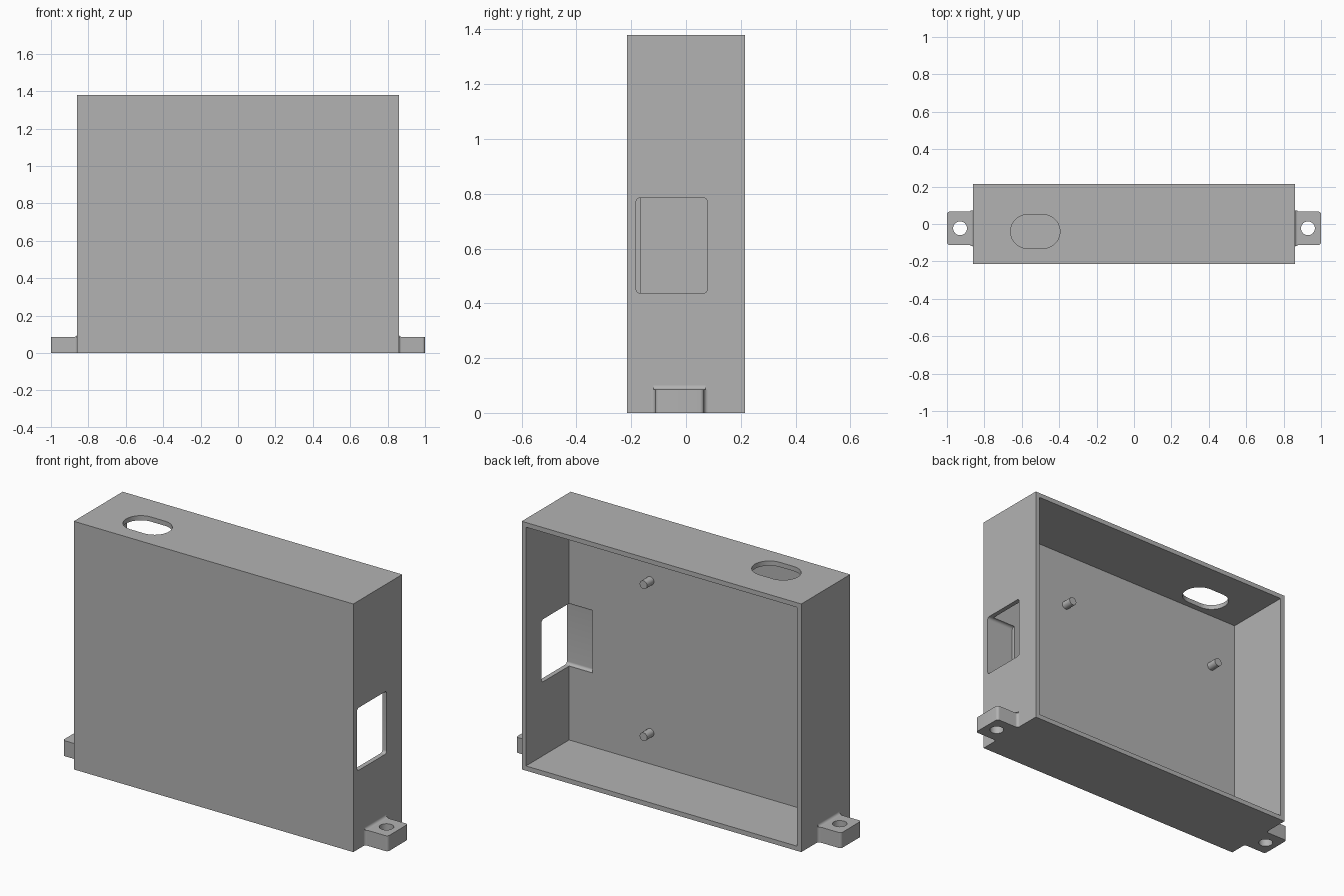
import bpy, bmesh
from math import sin, cos, pi
from mathutils import Vector

cube = bpy.data.objects.get("Cube")
if cube:
    bpy.data.objects.remove(cube, do_unlink=True)

grey = bpy.data.materials.new("plain_grey")
grey.use_nodes = True
grey.diffuse_color = (0.45, 0.45, 0.45, 1)
grey.node_tree.nodes["Principled BSDF"].inputs["Base Color"].default_value = grey.diffuse_color

# Box dimensions
W, D, H = 0.86, 0.215, 1.38
WALL, FLOOR_Y = 0.026, -0.164


def arc(cx, cy, r, start, end, steps=8):
    angles = [start + (end - start) * i / steps for i in range(steps + 1)]
    return [(cx + r * cos(a), cy + r * sin(a)) for a in angles]


def rounded_rect(x0, x1, y0, y1, r, steps=8):
    corners = [(x1 - r, y1 - r), (x0 + r, y1 - r), (x0 + r, y0 + r), (x1 - r, y0 + r)]
    return [p for i, (cx, cy) in enumerate(corners)
            for p in arc(cx, cy, r, i * pi / 2, (i + 1) * pi / 2, steps)]


def prism(name, outline, axis, low, high):
    """Extrude a 2D outline along an axis; the other two axes keep x, y, z order."""
    def place(p):
        q = list(p)
        q.insert("xyz".index(axis), low)
        return q
    bm = bmesh.new()
    face = bm.faces.new([bm.verts.new(place(p)) for p in outline])
    bmesh.ops.remove_doubles(bm, verts=bm.verts[:], dist=1e-5)
    face = bm.faces[:][0]
    new = bmesh.ops.extrude_face_region(bm, geom=[face])["geom"]
    shift = Vector([high - low if a == axis else 0 for a in "xyz"])
    bmesh.ops.translate(bm, vec=shift, verts=[v for v in new if isinstance(v, bmesh.types.BMVert)])
    bmesh.ops.recalc_face_normals(bm, faces=bm.faces[:])
    mesh = bpy.data.meshes.new(name)
    bm.to_mesh(mesh)
    bm.free()
    mesh.materials.append(grey)
    obj = bpy.data.objects.new(name, mesh)
    bpy.context.collection.objects.link(obj)
    return obj


def select(obj):
    bpy.ops.object.select_all(action='DESELECT')
    obj.select_set(True)
    bpy.context.view_layer.objects.active = obj


def combine(obj, other, operation='DIFFERENCE'):
    other.hide_render = True
    select(obj)
    mod = obj.modifiers.new(operation.title(), 'BOOLEAN')
    mod.operation, mod.solver, mod.object = operation, 'EXACT', other
    bpy.ops.object.modifier_apply(modifier=mod.name)
    bpy.data.objects.remove(other, do_unlink=True)


def smooth(obj):
    select(obj)
    bpy.ops.object.shade_smooth_by_angle(angle=pi / 6)


def rect(x0, x1, y0, y1):
    return [(x0, y0), (x1, y0), (x1, y1), (x0, y1)]


# Box shell, open at the back
shell = prism("box_shell", rect(-W, W, -D, D), 'z', 0, H)
combine(shell, prism("cavity", rect(WALL - W, W - WALL, FLOOR_Y, D + 0.1), 'z', WALL, H - WALL))

# Side window running into a shallow pocket of the front wall
combine(shell, prism("window_cutter", rounded_rect(-0.182, 0.078, 0.437, 0.785, 0.015), 'x', 0.69, W + 0.1))

# Oblong hole in the top
combine(shell, prism("oblong_cutter", rounded_rect(-0.66, -0.396, -0.13, 0.05, 0.0899, 12), 'z', H - 0.1, H + 0.1))
smooth(shell)

# Four mounting pegs on the inside of the front wall
for x, side in ((0.335, "left"), (-0.67, "right")):
    for z, level in ((0.2, "lower"), (1.045, "upper")):
        peg = prism(f"{level}_{side}_peg", arc(x, z, 0.023, 0, 2 * pi, 24), 'y', FLOOR_Y - 0.01, FLOOR_Y + 0.06)
        smooth(peg)

# Mounting tabs with flared roots and a screw hole
Y0, Y1, TAB_H, FLARE, CORNER = -0.112, 0.066, 0.086, 0.015, 0.015
for s, side in ((1, "left"), (-1, "right")):
    root = W + FLARE
    plan = [(W - 0.01, Y0 - FLARE)]
    plan += arc(root, Y0 - FLARE, FLARE, pi, pi / 2)
    plan += arc(1 - CORNER, Y0 + CORNER, CORNER, -pi / 2, 0)
    plan += arc(1 - CORNER, Y1 - CORNER, CORNER, 0, pi / 2)
    plan += arc(root, Y1 + FLARE, FLARE, -pi / 2, -pi)
    plan += [(W - 0.01, Y1 + FLARE)]
    tab = prism(f"{side}_tab", [(s * x, y) for x, y in plan], 'z', 0, TAB_H)
    hole = arc(s * 0.93, -0.023, 0.037, 0, 2 * pi, 32)
    combine(tab, prism("screw_cutter", hole, 'z', -0.1, 0.2))
    smooth(tab)
    # Concave fillet between the tab top and the wall
    cove = [(W - 0.01, TAB_H), *arc(root, TAB_H + FLARE, FLARE, -pi / 2, -pi),
            (W - 0.01, TAB_H + FLARE)]
    fillet = prism(f"{side}_tab_fillet", [(s * x, z) for x, z in cove], 'y', Y0 - 0.006, Y1 + 0.006)
    smooth(fillet)
